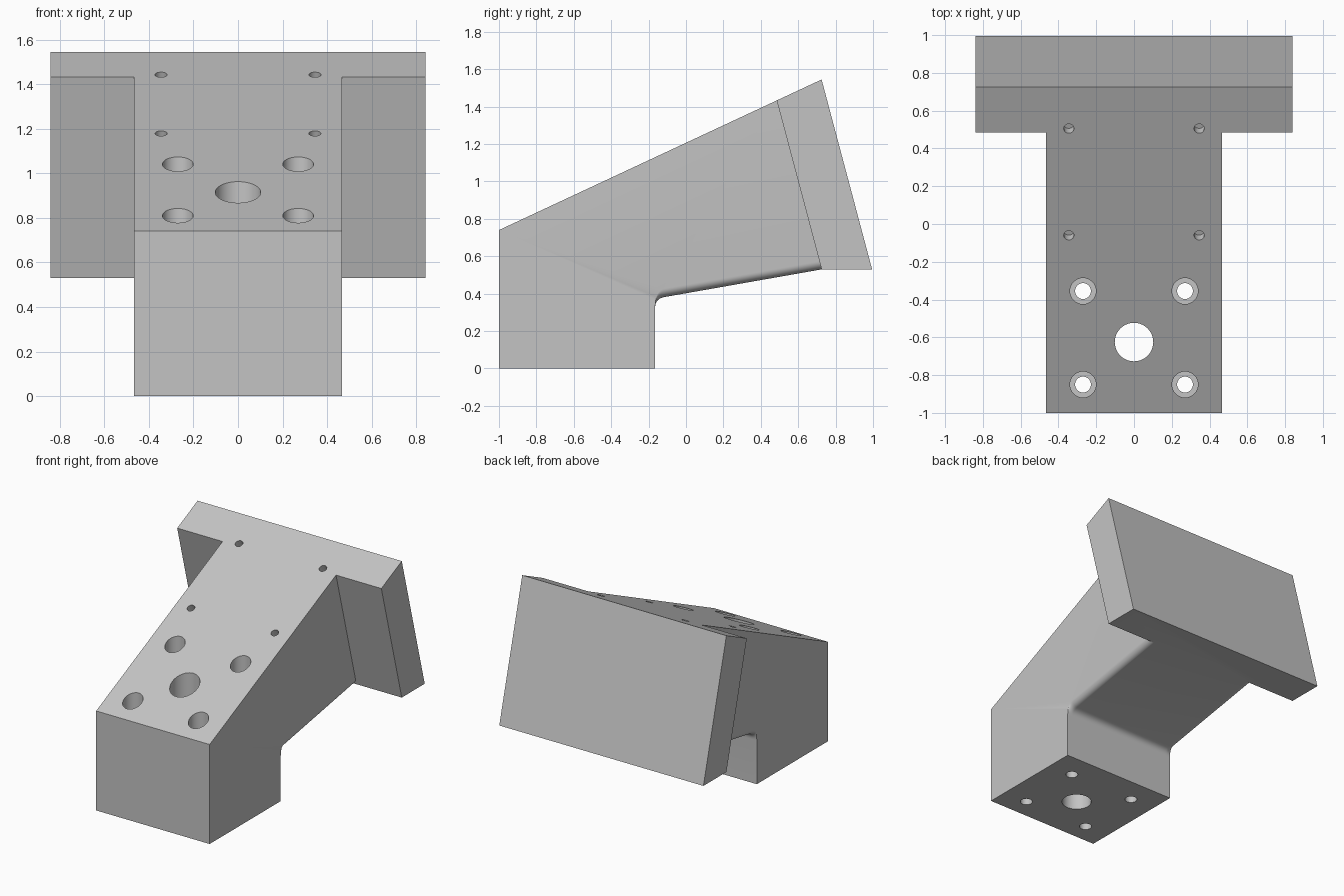
import bpy, bmesh, math
from mathutils import Vector

old = bpy.data.objects.get("Cube")
if old:
    bpy.data.objects.remove(old)

HALF_BODY, HALF_PLATE = 0.467, 0.84
ROUND = 0.045                       # rounding of the underside edges
SLOPE = (1.545 - 0.74) / 1.725      # rise of the sloped top


def top(y):
    return 0.74 + SLOPE * (y + 1)


grey = bpy.data.materials.new("light_grey")
grey.use_nodes = True
colour = (0.55, 0.55, 0.55, 1)
grey.diffuse_color = colour
grey.node_tree.nodes["Principled BSDF"].inputs["Base Color"].default_value = colour


def add_object(name, bm):
    bmesh.ops.recalc_face_normals(bm, faces=bm.faces)
    mesh = bpy.data.meshes.new(name)
    bm.to_mesh(mesh)
    bm.free()
    mesh.materials.append(grey)
    obj = bpy.data.objects.new(name, mesh)
    bpy.context.collection.objects.link(obj)
    return obj


def loft(name, layers):
    """Join (x, [(y, z), ...]) cross-sections into a closed solid."""
    bm = bmesh.new()
    rings = [[bm.verts.new((x, y, z)) for y, z in pts] for x, pts in layers]
    for a, b in zip(rings, rings[1:]):
        for i in range(len(a)):
            j = (i + 1) % len(a)
            bm.faces.new((a[i], a[j], b[j], b[i]))
    bm.faces.new(rings[0])
    bm.faces.new(rings[-1])
    return add_object(name, bm)


def section(lift):
    """Body side profile, its sloped underside raised by lift."""
    start, mid, end = Vector((-0.165, 0.325)), Vector((-0.165, 0.373 + lift)), Vector((-0.115, 0.382 + lift))
    pts = [(-1, 0), (-0.165, 0)]
    for i in range(9):
        t = i / 8
        pts.append(tuple(start * (1 - t) ** 2 + mid * 2 * t * (1 - t) + end * t * t))
    return pts + [(0.8, 0.543 + lift), (0.6, top(0.6)), (-1, top(-1))]


def boolean(target, tool, operation):
    mod = target.modifiers.new(operation.lower(), 'BOOLEAN')
    mod.object, mod.operation, mod.solver = tool, operation, 'EXACT'
    bpy.context.view_layer.objects.active = target
    bpy.ops.object.modifier_apply(modifier=mod.name)
    bpy.data.objects.remove(tool)


def drill(target, start, end, radius):
    """Cut a round hole between two points."""
    start, end = Vector(start), Vector(end)
    axis = end - start
    bm = bmesh.new()
    bmesh.ops.create_cone(bm, cap_ends=True, segments=40, radius1=radius,
                          radius2=radius, depth=axis.length)
    bm.transform(axis.to_track_quat('Z', 'Y').to_matrix().to_4x4())
    bmesh.ops.translate(bm, verts=bm.verts, vec=(start + end) / 2)
    boolean(target, add_object("drill_cutter", bm), 'DIFFERENCE')


# Sloped arm with rounded underside edges
half = []
for i in range(9):
    a = math.pi / 2 * i / 8
    half.append((HALF_BODY - ROUND + ROUND * math.sin(a), ROUND * (1 - math.cos(a))))
rows = [(-x, d) for x, d in reversed(half)] + half
bracket = loft("angled_bracket", [(x, section(d)) for x, d in rows])

# Wide tilted end plate
plate_side = [(0.725, 0.53), (0.995, 0.53), (0.725, top(0.725)), (0.485, top(0.485))]
plate = loft("end_plate", [(x, plate_side) for x in (-HALF_PLATE, HALF_PLATE)])
boolean(bracket, plate, 'UNION')

# Central bore and four counterbored screw holes
drill(bracket, (0, -0.625, -0.1), (0, -0.625, 1.6), 0.102)
for x in (-0.27, 0.27):
    for y in (-0.85, -0.355):
        drill(bracket, (x, y, -0.1), (x, y, 1.6), 0.042)
        drill(bracket, (x, y, 0.2), (x, y, 1.6), 0.069)

# Shallow pin holes square to the slope
normal = Vector((0, -SLOPE, 1)).normalized()
for x in (-0.345, 0.345):
    for y in (-0.06, 0.505):
        p = Vector((x, y, top(y)))
        drill(bracket, p + normal * 0.1, p - normal * 0.06, 0.027)

# Smooth shading on the curved parts only
bpy.ops.object.select_all(action='DESELECT')
bracket.select_set(True)
bpy.context.view_layer.objects.active = bracket
bpy.ops.object.shade_smooth_by_angle(angle=math.radians(30))
